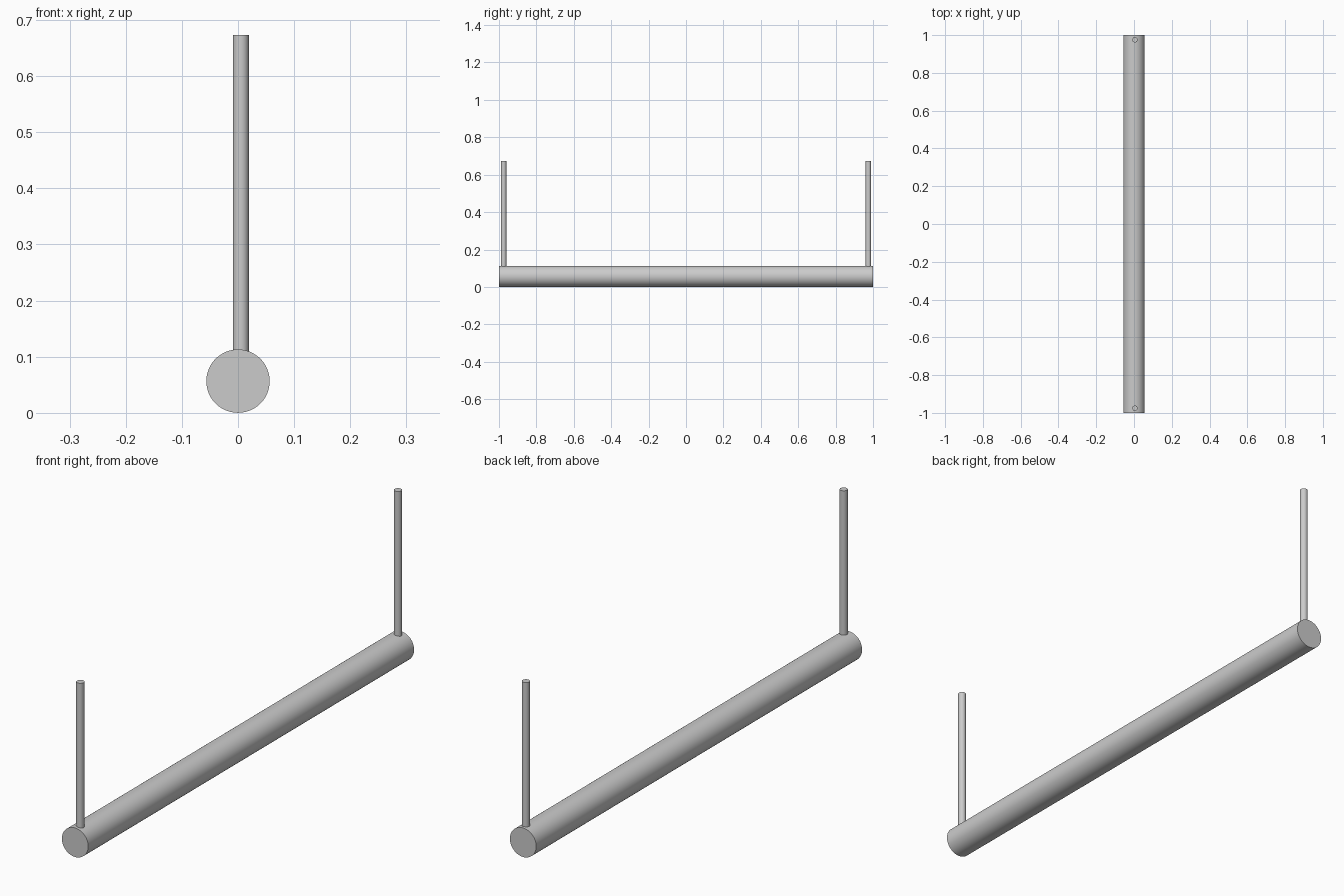
import bpy
from math import pi, radians

if "Cube" in bpy.data.objects:
    bpy.data.objects.remove(bpy.data.objects["Cube"])

R_BAR, R_ROD = 0.0565, 0.0143
ROD_BOTTOM, ROD_TOP = 0.109, 0.673


def cylinder(name, radius, length, location, rotation=(0, 0, 0), sides=32):
    bpy.ops.mesh.primitive_cylinder_add(vertices=sides, radius=radius, depth=length,
                                        location=location, rotation=rotation)
    ob = bpy.context.object
    ob.name = name
    bpy.ops.object.shade_smooth_by_angle(angle=radians(30))
    return ob


# Long horizontal tube lying front to back
cylinder("lamp_tube", R_BAR, 2.0, (0, 0, R_BAR), (pi / 2, 0, 0), 48)

# Two thin hanging rods near the ends, slightly off the tube's centre line
for name, y in (("front_rod", -0.975), ("back_rod", 0.975)):
    cylinder(name, R_ROD, ROD_TOP - ROD_BOTTOM, (0.005, y, (ROD_TOP + ROD_BOTTOM) / 2))
